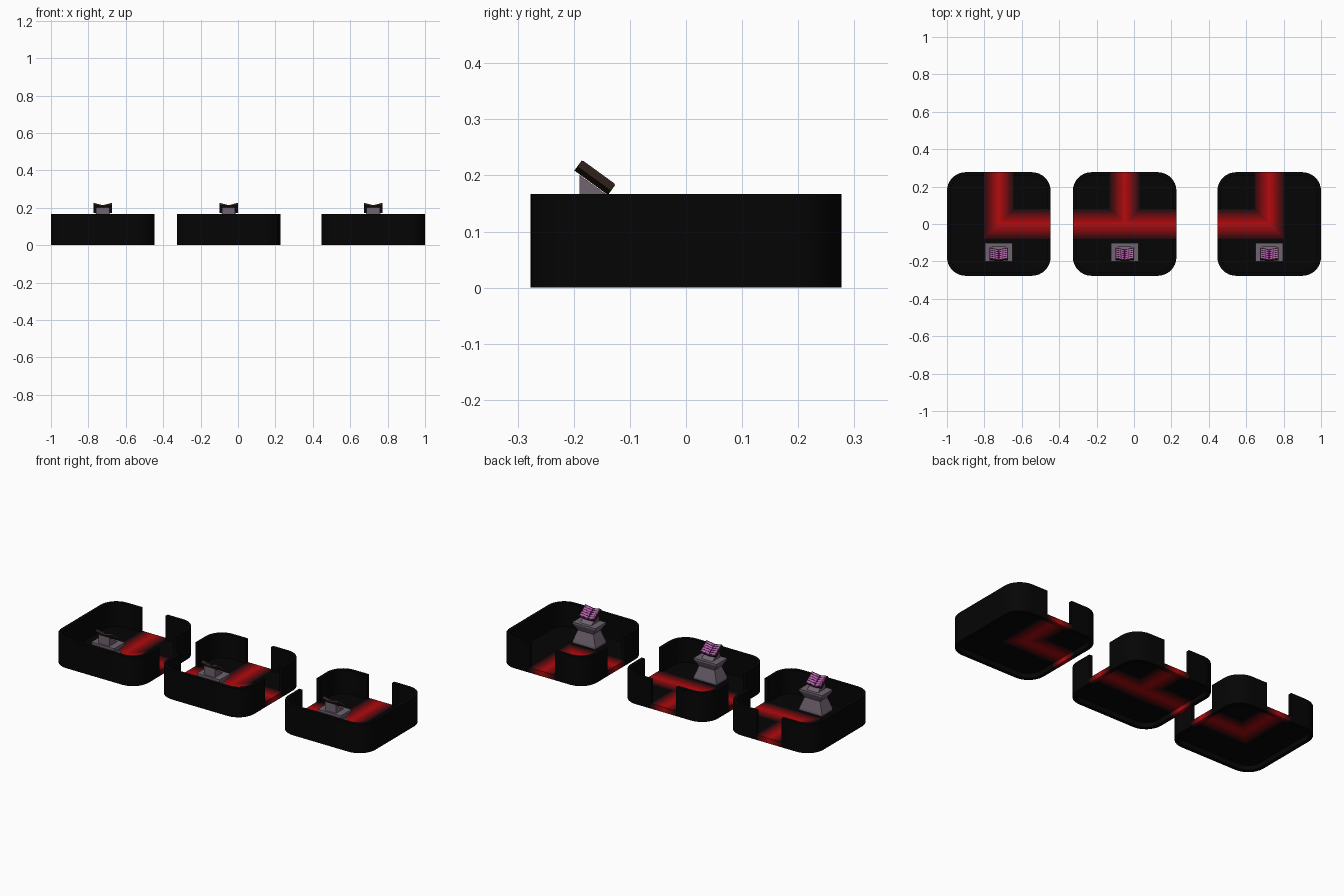
import bpy, bmesh, math
from mathutils import Matrix, Vector

if "Cube" in bpy.data.objects:
    bpy.data.objects.remove(bpy.data.objects["Cube"])

HALF, RAD, WALL_H, WALL_T, DOOR = 0.277, 0.1, 0.167, 0.02, 0.08
FLOOR_Z = 0.03
BANDS, STEP = 8, 0.01
ROOMS = {"left": (-0.723, (0, 1)), "middle": (-0.05, (0, 1, 2)), "right": (0.723, (1, 2))}


def material(name, r, g, b):
    m = bpy.data.materials.new(name)
    m.diffuse_color = (r, g, b, 1)
    m.use_nodes = True
    m.node_tree.nodes["Principled BSDF"].inputs["Base Color"].default_value = m.diffuse_color
    return m


BLACK = material("black", 0.0015, 0.0015, 0.0015)
STONE = material("stone", 0.16, 0.125, 0.16)
COVER = material("cover", 0.028, 0.016, 0.01)
PAGE = material("page", 0.08, 0.015, 0.07)
INK = material("ink", 0.45, 0.12, 0.40)
GLOW = [material(f"glow_{i}", 0.47 * (1 - i / BANDS) ** 1.6 + 0.002, 0.003, 0.004)
        for i in range(BANDS)]


def finish(bm, name, mats, matrix, smooth=False):
    bmesh.ops.recalc_face_normals(bm, faces=bm.faces)
    me = bpy.data.meshes.new(name)
    bm.to_mesh(me)
    bm.free()
    for m in mats:
        me.materials.append(m)
    ob = bpy.data.objects.new(name, me)
    ob.matrix_world = matrix
    bpy.context.collection.objects.link(ob)
    if smooth:
        bpy.ops.object.select_all(action='DESELECT')
        ob.select_set(True)
        bpy.context.view_layer.objects.active = ob
        bpy.ops.object.shade_smooth_by_angle(angle=math.radians(30))
    return ob


def prism(bm, pts, offset, mat=0):
    """Extrude a closed polygon of 3D points along offset."""
    a = [bm.verts.new(p) for p in pts]
    b = [bm.verts.new(Vector(p) + Vector(offset)) for p in pts]
    faces = [bm.faces.new(a), bm.faces.new(b)]
    for i in range(len(a)):
        j = (i + 1) % len(a)
        faces.append(bm.faces.new((a[i], a[j], b[j], b[i])))
    for f in faces:
        f.material_index = mat


def side_axes(k):
    """Outward normal and tangent of side k (0 = +x, 1 = +y, ...)."""
    n = Vector(((1, 0), (0, 1), (-1, 0), (0, -1))[k])
    return n, Vector((-n.y, n.x))


def corner(k, seg=8):
    """Outline points and outward normals of the corner after side k."""
    n0, t0 = side_axes(k)
    out = []
    for i in range(seg + 1):
        a = math.radians(90 * i / seg)
        n = n0 * math.cos(a) + t0 * math.sin(a)
        out.append(((n0 + t0) * (HALF - RAD) + n * RAD, n))
    return out


def floor(name, doors, matrix):
    # thin raised floor, hollow underneath
    bm = bmesh.new()
    pts = [p - n * WALL_T * 0.9 for k in range(4) for p, n in corner(k)]
    prism(bm, [(p.x, p.y, FLOOR_Z - 0.003) for p in pts], (0, 0, 0.003))
    # slice into bands so the glow can fade away from the path
    for i in range(-BANDS, BANDS + 1):
        if i:
            for axis in ((1, 0, 0), (0, 1, 0)):
                bmesh.ops.bisect_plane(bm, geom=bm.verts[:] + bm.edges[:] + bm.faces[:],
                                       plane_co=Vector(axis) * i * STEP, plane_no=axis)
    dirs = [side_axes(k)[0] for k in doors]
    for f in bm.faces:
        c = f.calc_center_median().xy
        d = min(max(abs(v.x * c.y - v.y * c.x), -v.dot(c)) for v in dirs)
        f.material_index = min(BANDS, int(d / STEP))
    finish(bm, name, GLOW + [BLACK], matrix)
    # glowing sill in each doorway
    bm = bmesh.new()
    for k in doors:
        n, t = side_axes(k)
        for i in range(-BANDS, BANDS):
            a, b = t * i * STEP, t * (i + 1) * STEP
            quad = [n * HALF + a, n * HALF + b, n * (HALF - WALL_T) + b, n * (HALF - WALL_T) + a]
            prism(bm, [(p.x, p.y, 0) for p in quad], (0, 0, FLOOR_Z),
                  i if i >= 0 else -i - 1)
    finish(bm, name + "_door_sills", GLOW, matrix)


def walls(name, doors, matrix):
    # split the rounded outline into runs between the doorways
    runs = []
    for k in [(doors[0] + i) % 4 for i in range(4)]:
        n, t = side_axes(k)
        if k in doors:
            if runs:
                runs[-1].append((n * HALF - t * DOOR, n))
            runs.append([(n * HALF + t * DOOR, n)])
        runs[-1] += corner(k)
    n, t = side_axes(doors[0])
    runs[-1].append((n * HALF - t * DOOR, n))
    bm = bmesh.new()
    for run in runs:
        rings = []
        for p, n in run:
            q = p - n * WALL_T
            rings.append([bm.verts.new((v.x, v.y, z)) for v, z in
                          ((p, 0), (p, WALL_H), (q, WALL_H), (q, 0))])
        for a, b in zip(rings, rings[1:]):
            for i in range(4):
                j = (i + 1) % 4
                bm.faces.new((a[i], a[j], b[j], b[i]))
        bm.faces.new(rings[0])
        bm.faces.new(rings[-1])
    finish(bm, name, [BLACK], matrix, True)


def pedestal(name, matrix):
    # hourglass stand with a flat top
    bm = bmesh.new()
    rings = []
    for z, s in ((FLOOR_Z, 1), (0.04, 1), (0.105, 0.68), (0.14, 1), (0.15, 1)):
        rings.append([bm.verts.new((sx * 0.073 * s, -0.151 + sy * 0.049 * s, z))
                      for sx, sy in ((-1, -1), (1, -1), (1, 1), (-1, 1))])
    for a, b in zip(rings, rings[1:]):
        for i in range(4):
            j = (i + 1) % 4
            bm.faces.new((a[i], a[j], b[j], b[i]))
    bm.faces.new(rings[0])
    bm.faces.new(rings[-1])
    # sloped book rest
    prism(bm, [(-0.035, -0.19, 0.149), (-0.035, -0.118, 0.149), (-0.035, -0.19, 0.201)],
          (0.07, 0, 0))
    finish(bm, name, [STONE], matrix)


def book(name, matrix):
    m = matrix @ Matrix.Translation((0, -0.169, 0.187)) @ Matrix.Rotation(-math.radians(36), 4, 'X')

    def vee(part, mat, x0, x1, lo, hi, rows):
        """Mirrored wing between two sloped surfaces (start height, slope)."""
        bm = bmesh.new()
        for u0, u1 in rows:
            for s in (-1, 1):
                prism(bm, [(s * x, u0, h[0] + h[1] * x) for x, h in
                           ((x0, lo), (x1, lo), (x1, hi), (x0, hi))], (0, u1 - u0, 0))
        finish(bm, f"{name}_{part}", [mat], m)

    vee("cover", COVER, 0, 0.05, (0, 0.18), (0.006, 0.32), [(-0.037, 0.037)])
    vee("pages", PAGE, 0, 0.048, (0.005, 0.32), (0.008, 0.32), [(-0.035, 0.035)])
    rows = [(-0.031 + i * 0.013, -0.023 + i * 0.013) for i in range(5)]
    vee("text_lines", INK, 0.004, 0.044, (0.007, 0.32), (0.009, 0.32), rows)


for side, (cx, doors) in ROOMS.items():
    place = Matrix.Translation((cx, 0, 0))
    floor(f"{side}_floor", doors, place)
    walls(f"{side}_walls", doors, place)
    pedestal(f"{side}_pedestal", place)
    book(f"{side}_book", place)
